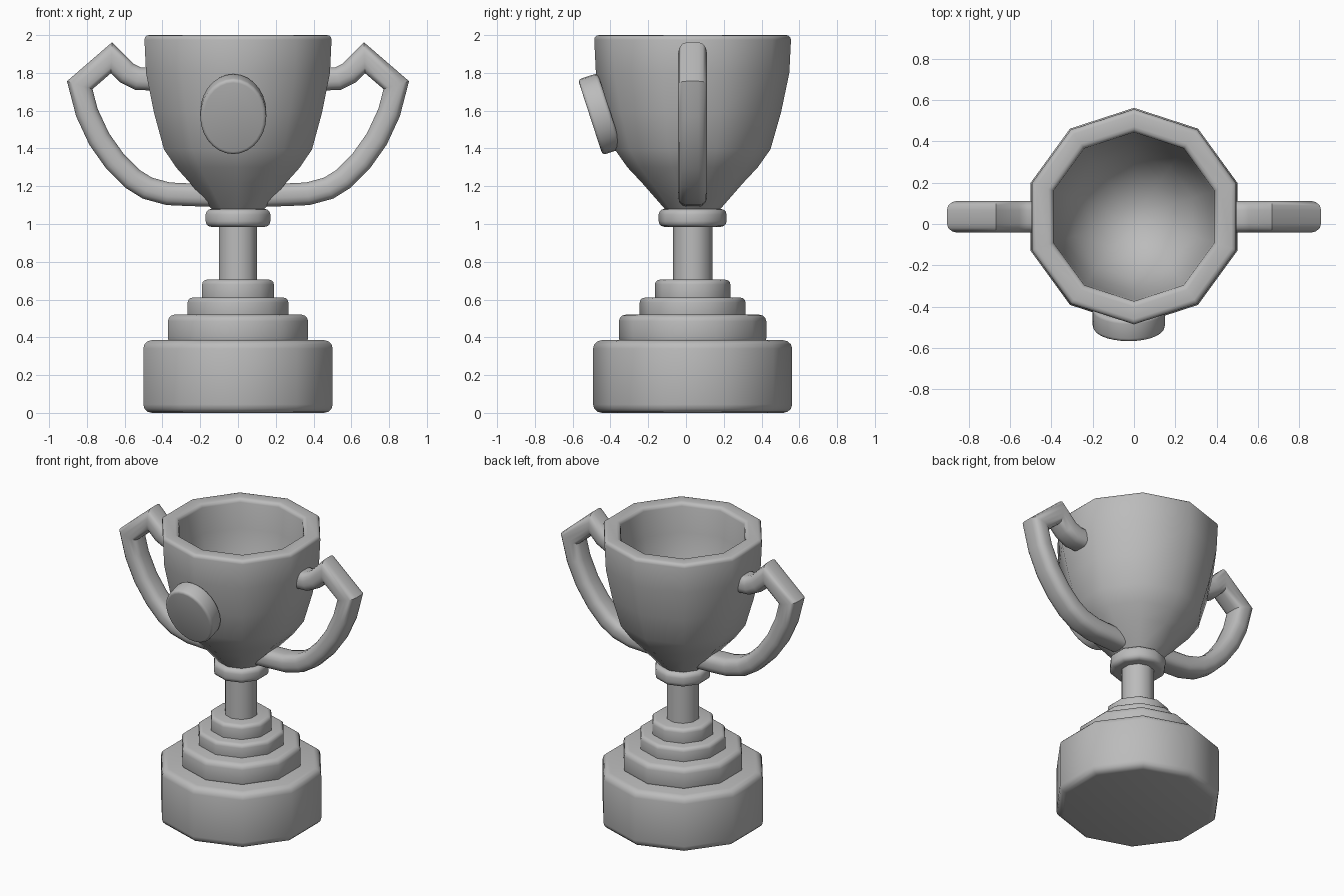
import bpy
import bmesh
import math
from mathutils import Vector

if "Cube" in bpy.data.objects:
    bpy.data.objects.remove(bpy.data.objects["Cube"])

SIDES = 10
YC = 0.035  # depth of the cup's axis; the badge sticks out in front

metal = bpy.data.materials.new("grey metal")
metal.use_nodes = True
GREY = (0.5, 0.5, 0.5, 1)
metal.diffuse_color = GREY
metal.node_tree.nodes["Principled BSDF"].inputs["Base Color"].default_value = GREY


def finish(bm, name, bevel=0.0, segments=3):
    bmesh.ops.recalc_face_normals(bm, faces=bm.faces)
    mesh = bpy.data.meshes.new(name)
    bm.to_mesh(mesh)
    bm.free()
    obj = bpy.data.objects.new(name, mesh)
    bpy.context.collection.objects.link(obj)
    mesh.materials.append(metal)
    bpy.ops.object.select_all(action="DESELECT")
    obj.select_set(True)
    bpy.context.view_layer.objects.active = obj
    if bevel:
        mod = obj.modifiers.new("rounded edges", "BEVEL")
        mod.width = bevel
        mod.segments = segments
        mod.limit_method = "ANGLE"
        mod.angle_limit = math.radians(45)
        bpy.ops.object.modifier_apply(modifier=mod.name)
    bpy.ops.object.shade_smooth_by_angle(angle=math.radians(42))
    return obj


def skin(rings, name, **kw):
    """Join rings of points with quads and cap both ends."""
    bm = bmesh.new()
    loops = [[bm.verts.new(p) for p in ring] for ring in rings]
    n = len(loops[0])
    for a, b in zip(loops, loops[1:]):
        for i in range(n):
            j = (i + 1) % n
            bm.faces.new((a[i], a[j], b[j], b[i]))
    bm.faces.new(loops[0])
    bm.faces.new(loops[-1])
    return finish(bm, name, **kw)


def turned(profile, name, **kw):
    """Ten-sided turned part with a corner facing front and back."""
    angles = [math.pi / 2 + math.tau * i / SIDES for i in range(SIDES)]
    rings = [[(r * math.cos(a), YC + r * math.sin(a), z) for a in angles]
             for r, z in profile]
    return skin(rings, name, **kw)


# Stepped base, stem and collar
for name, radius, low, high, bevel in (
    ("base_block", 0.527, 0.0, 0.385, 0.045),
    ("base_step_large", 0.39, 0.36, 0.52, 0.035),
    ("base_step_middle", 0.28, 0.49, 0.61, 0.025),
    ("base_step_small", 0.20, 0.58, 0.705, 0.025),
    ("stem", 0.105, 0.68, 1.02, 0.0),
    ("collar", 0.18, 0.985, 1.08, 0.03),
):
    turned([(radius, low), (radius, high)], name, bevel=bevel)

# Hollow cup: up the outside, over the rim, down the inside
outside = [(0.13, 1.06), (0.27, 1.22), (0.345, 1.30), (0.412, 1.395),
           (0.468, 1.59), (0.512, 1.80), (0.522, 2.0)]
inside = [(0.41, 2.0), (0.40, 1.80), (0.36, 1.60), (0.30, 1.43),
          (0.18, 1.30), (0.06, 1.25)]
turned(outside + inside, "cup", bevel=0.025)

# Handles: a rounded section swept along a mitred path
path = [Vector(p) for p in (
    (0.42, 1.765), (0.53, 1.77), (0.59, 1.80), (0.67, 1.88), (0.838, 1.735),
    (0.80, 1.59), (0.735, 1.45), (0.65, 1.33), (0.56, 1.24), (0.48, 1.19),
    (0.37, 1.16), (0.26, 1.155), (0.10, 1.15))]
HALF_DEPTH, HALF_THICK, ROUND = 0.077, 0.06, 0.045
section = []
for k, (sx, sy) in enumerate(((1, 1), (-1, 1), (-1, -1), (1, -1))):
    for step in range(4):
        a = math.pi / 2 * (k + step / 3)
        section.append((sx * (HALF_DEPTH - ROUND) + ROUND * math.cos(a),
                        sy * (HALF_THICK - ROUND) + ROUND * math.sin(a)))


def handle_rings(side):
    rings = []
    for i, p in enumerate(path):
        d_in = (p - path[max(i - 1, 0)]).normalized()
        d_out = (path[min(i + 1, len(path) - 1)] - p).normalized()
        tangent = (d_in + d_out).normalized()
        normal = Vector((-tangent.y, tangent.x))
        reference = d_out if d_out.length else d_in
        normal /= max(tangent.dot(reference), 0.6)  # mitre the corners
        rings.append([(side * (p.x + normal.x * t), YC + d, p.y + normal.y * t)
                      for d, t in section])
    return rings


for name, side in (("left_handle", 1), ("right_handle", -1)):
    skin(handle_rings(side), name)

# Plain oval badge leaning against the front of the cup
tilt = math.radians(18)
up = Vector((0, -math.sin(tilt), math.cos(tilt)))
out = Vector((0, -math.cos(tilt), -math.sin(tilt)))
centre = Vector((-0.025, -0.507, 1.565))
badge = []
for depth in (0.0, -0.11):
    badge.append([centre + out * depth + up * 0.21 * math.sin(a)
                  + Vector((0.175 * math.cos(a), 0, 0))
                  for a in (math.tau * i / 28 for i in range(28))])
skin(badge, "front_badge", bevel=0.018)
